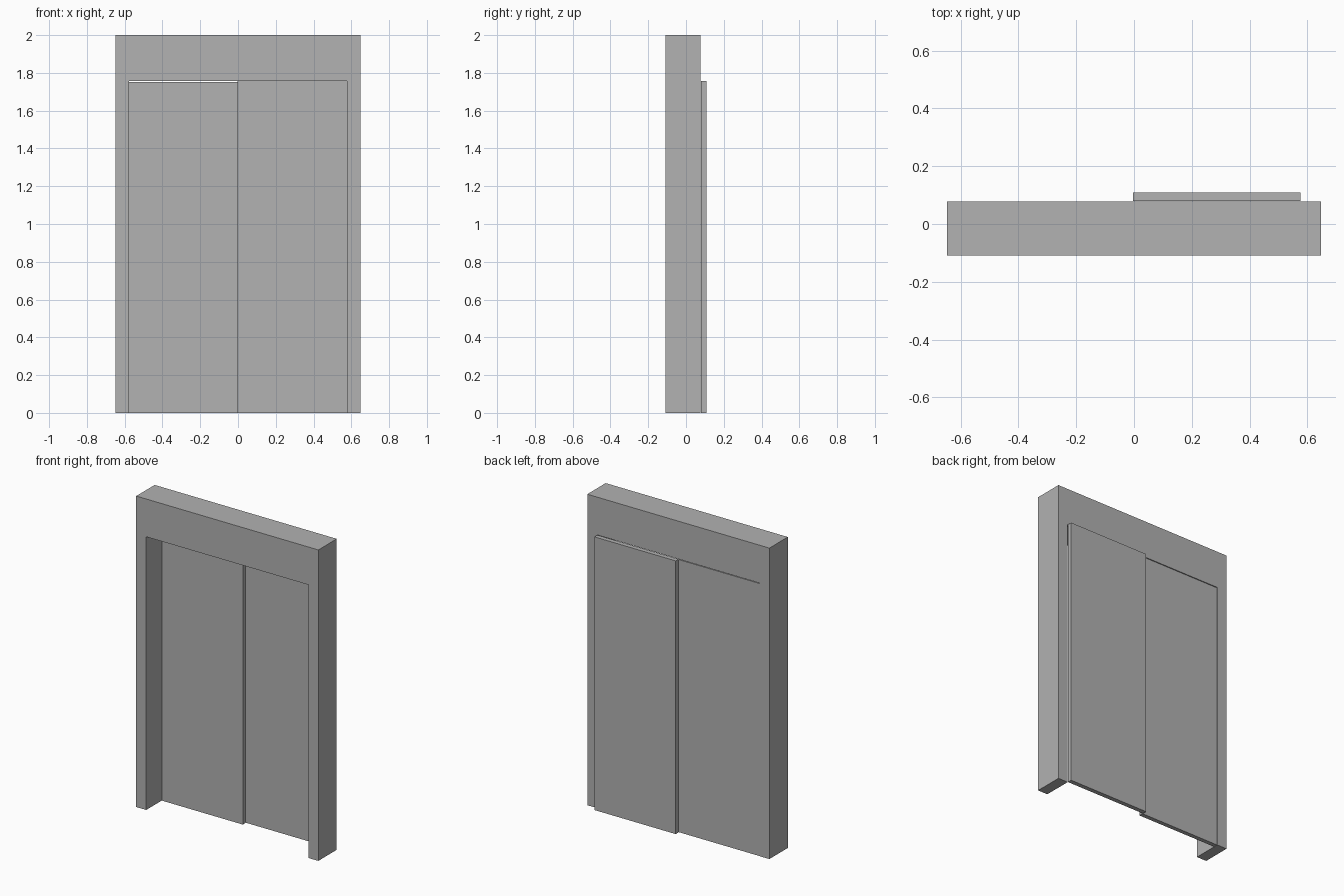
import bpy
import bmesh

if "Cube" in bpy.data.objects:
    bpy.data.objects.remove(bpy.data.objects["Cube"])

# One grey for every part
grey = bpy.data.materials.new("grey")
grey.diffuse_color = (0.445, 0.445, 0.445, 1.0)
grey.use_nodes = True
grey.node_tree.nodes["Principled BSDF"].inputs["Base Color"].default_value = grey.diffuse_color

HALF_W, HEIGHT = 0.648, 2.0              # outer size of the frame
OPEN_W, OPEN_H = 0.577, 1.757            # half width and height of the doorway
FRONT, BACK = -0.109, 0.078              # frame depth


def add_object(name, bm):
    bmesh.ops.recalc_face_normals(bm, faces=bm.faces)
    mesh = bpy.data.meshes.new(name)
    bm.to_mesh(mesh)
    bm.free()
    mesh.materials.append(grey)
    obj = bpy.data.objects.new(name, mesh)
    bpy.context.collection.objects.link(obj)


def extrude_profile(name, points, y0, y1):
    """Extrude an x-z outline from y0 to y1."""
    bm = bmesh.new()
    face = bm.faces.new([bm.verts.new((x, y0, z)) for x, z in points])
    out = bmesh.ops.extrude_face_region(bm, geom=[face])
    moved = [v for v in out["geom"] if isinstance(v, bmesh.types.BMVert)]
    bmesh.ops.translate(bm, verts=moved, vec=(0, y1 - y0, 0))
    add_object(name, bm)


def panel(name, x0, x1, y0, y1, top):
    extrude_profile(name, [(x0, 0), (x1, 0), (x1, top), (x0, top)], y0, y1)


# Door frame: two jambs and a lintel in one outline, open at the floor
half = [(OPEN_W, OPEN_H), (OPEN_W, 0), (HALF_W, 0), (HALF_W, HEIGHT)]
outline = half + [(-x, z) for x, z in reversed(half)]
extrude_profile("door_frame", outline, FRONT, BACK)

# Sliding panels: one inside the opening, one just behind the frame
panel("left_door_panel", -0.576, 0.0, 0.049, 0.077, 1.753)
panel("right_door_panel", -0.003, 0.576, 0.080, 0.109, 1.757)
